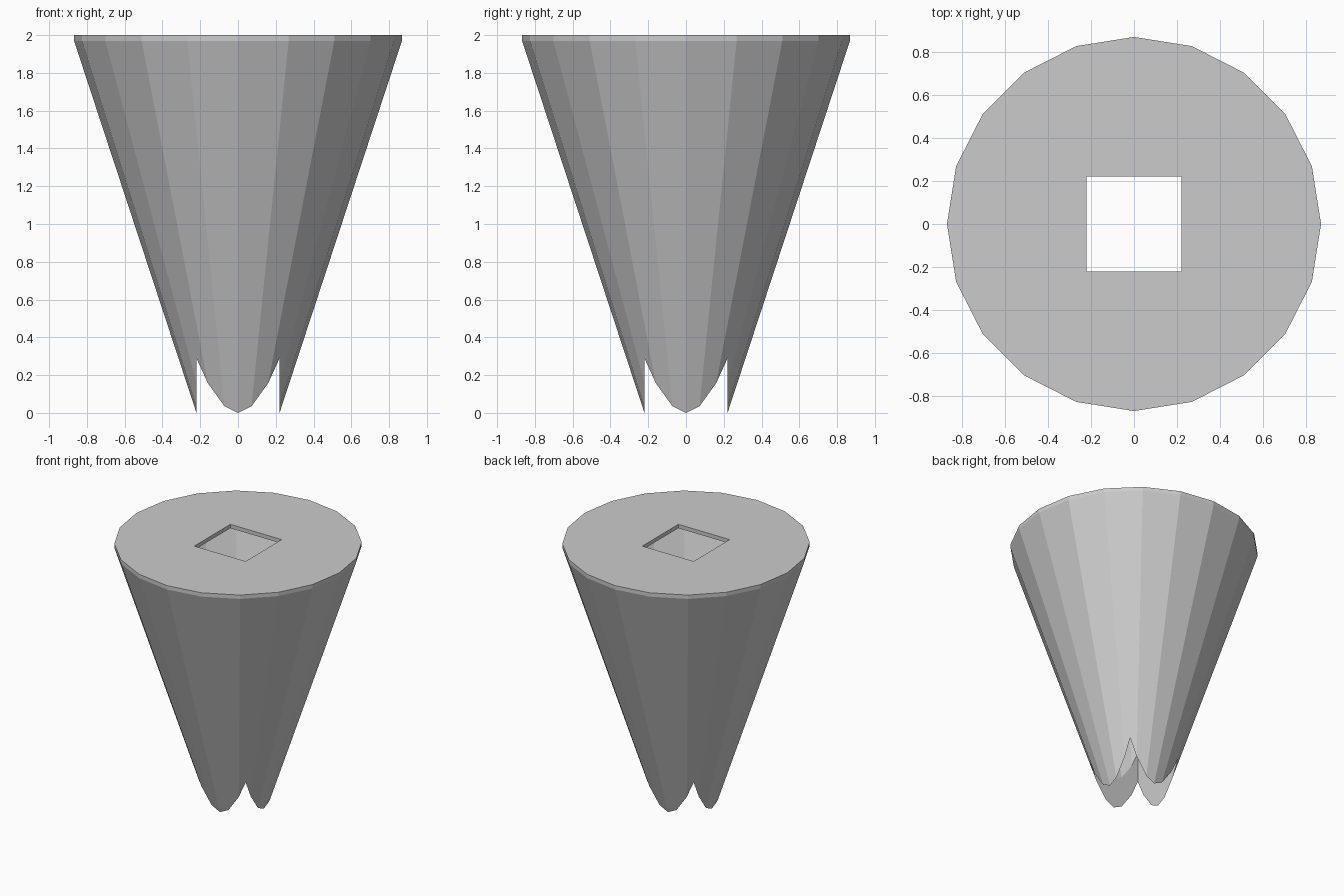
import bpy, bmesh
from math import cos, sin, tau

SIDES = 20
RIM_R, TIP_R = 0.868, 0.22      # outer radius at the rim and at the tips
TOP, CAP_Z = 2.0, 1.97
WALL = 0.077                    # horizontal wall thickness
SLOPE = (RIM_R - TIP_R) / CAP_Z

if "Cube" in bpy.data.objects:
    bpy.data.objects.remove(bpy.data.objects["Cube"], do_unlink=True)

grey = bpy.data.materials.new("plain_grey")
grey.use_nodes = True
colour = (0.6, 0.6, 0.6, 1)
grey.diffuse_color = colour
grey.node_tree.nodes["Principled BSDF"].inputs["Base Color"].default_value = colour


def add_object(name, bm):
    bmesh.ops.recalc_face_normals(bm, faces=bm.faces[:])
    mesh = bpy.data.meshes.new(name)
    bm.to_mesh(mesh)
    bm.free()
    mesh.materials.append(grey)
    obj = bpy.data.objects.new(name, mesh)
    bpy.context.collection.objects.link(obj)
    return obj


def ring(bm, r, z):
    return [bm.verts.new((r * cos(tau * i / SIDES), r * sin(tau * i / SIDES), z))
            for i in range(SIDES)]


def bridge(bm, a, b):
    for i in range(SIDES):
        j = (i + 1) % SIDES
        bm.faces.new((a[i], a[j], b[j], b[i]))


def cut_square(obj, cutter):
    mod = obj.modifiers.new("square_hole", 'BOOLEAN')
    mod.operation = 'DIFFERENCE'
    mod.solver = 'EXACT'
    mod.object = cutter
    bpy.context.view_layer.objects.active = obj
    bpy.ops.object.modifier_apply(modifier=mod.name)


# Hollow tapering shell, run past the tips so the square cut scallops its end
bm = bmesh.new()
low = -0.1
low_r = TIP_R + SLOPE * low
rings = [ring(bm, r, z) for r, z in ((low_r, low), (RIM_R, CAP_Z),
                                     (RIM_R - WALL, CAP_Z), (low_r - WALL, low))]
for k in range(4):
    bridge(bm, rings[k], rings[(k + 1) % 4])
shell = add_object("tapered_shell", bm)

# Flat disc closing the wide end
bm = bmesh.new()
lower, upper = ring(bm, RIM_R, CAP_Z), ring(bm, RIM_R, TOP)
bridge(bm, lower, upper)
bm.faces.new(lower)
bm.faces.new(upper)
cap = add_object("top_cap", bm)

# Square cutter through the whole height
bm = bmesh.new()
bmesh.ops.create_cube(bm, size=1)
bmesh.ops.scale(bm, vec=(2 * TIP_R, 2 * TIP_R, 6), verts=bm.verts[:])
cutter = add_object("square_cutter", bm)
cutter.hide_render = True

for part in (shell, cap):
    cut_square(part, cutter)
bpy.data.objects.remove(cutter, do_unlink=True)
